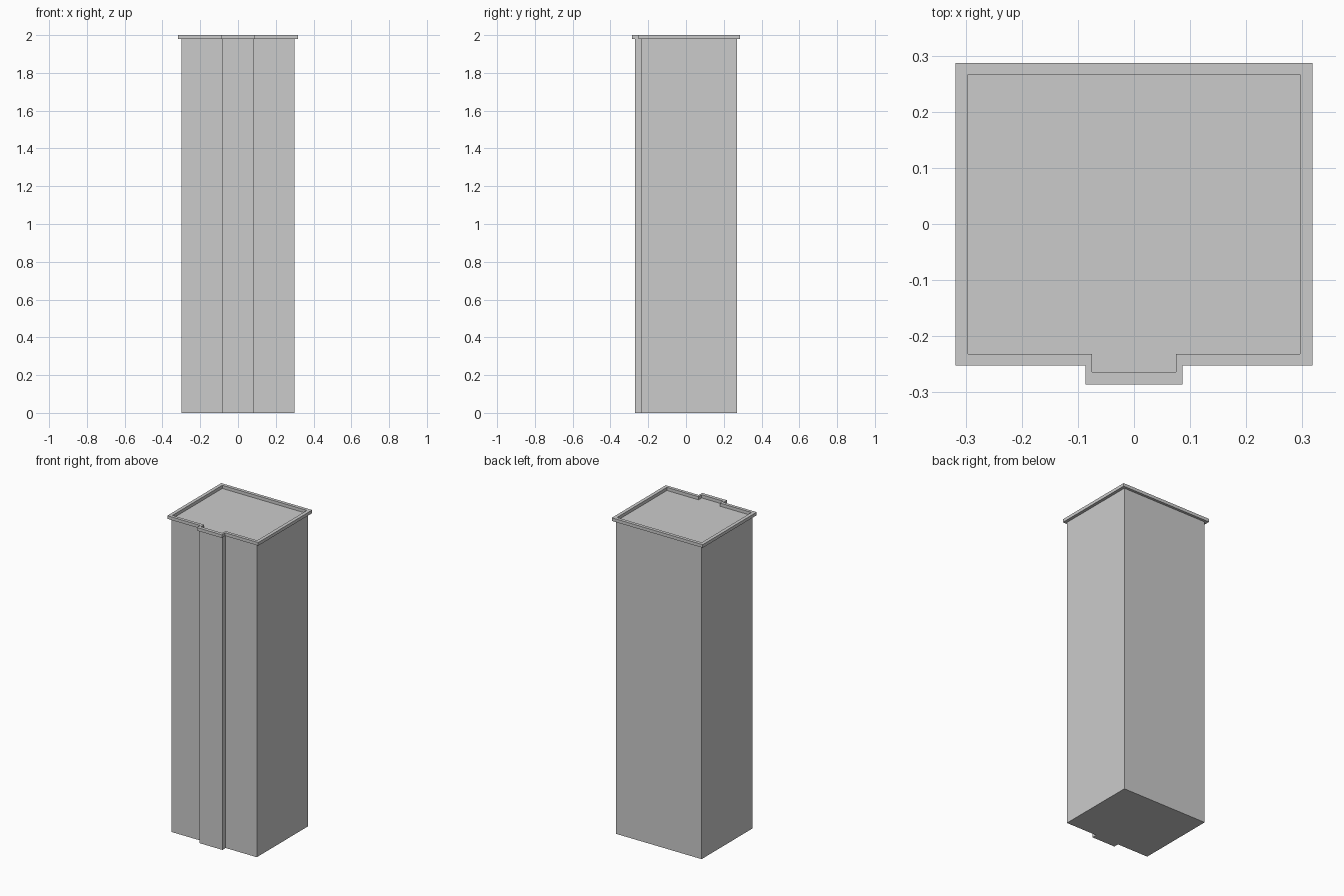
import bpy, bmesh

if "Cube" in bpy.data.objects:
    bpy.data.objects.remove(bpy.data.objects["Cube"])

ROOF_Z, TOP_Z = 1.98, 2.0


def outline(half_w, back, front, bay_half, bay_front):
    """Rectangular plan with a shallow bay on the front (-y), counter-clockwise."""
    right = [(bay_half, bay_front), (bay_half, front), (half_w, front), (half_w, back)]
    return right + [(-x, y) for x, y in reversed(right)]


def finish(name, bm):
    bmesh.ops.recalc_face_normals(bm, faces=bm.faces)
    mesh = bpy.data.meshes.new(name)
    bm.to_mesh(mesh)
    bm.free()
    bpy.context.collection.objects.link(bpy.data.objects.new(name, mesh))


def ring(bm, points, z):
    return [bm.verts.new((x, y, z)) for x, y in points]


def bridge(bm, a, b):
    for i in range(len(a)):
        j = (i + 1) % len(a)
        bm.faces.new((a[i], a[j], b[j], b[i]))


# Tower body with flat roof
wall = outline(0.299, 0.271, -0.239, 0.081, -0.271)
bm = bmesh.new()
low, high = ring(bm, wall, 0), ring(bm, wall, ROOF_Z)
bridge(bm, low, high)
bm.faces.new(low)
bm.faces.new(high)
finish("tower_body", bm)

# Overhanging parapet around the roof
outer = outline(0.318, 0.287, -0.252, 0.0866, -0.286)
inner = outline(0.296, 0.266, -0.232, 0.075, -0.264)
bm = bmesh.new()
loops = [ring(bm, outer, ROOF_Z), ring(bm, outer, TOP_Z),
         ring(bm, inner, TOP_Z), ring(bm, inner, ROOF_Z)]
for k in range(4):
    bridge(bm, loops[k], loops[(k + 1) % 4])
finish("roof_parapet", bm)
